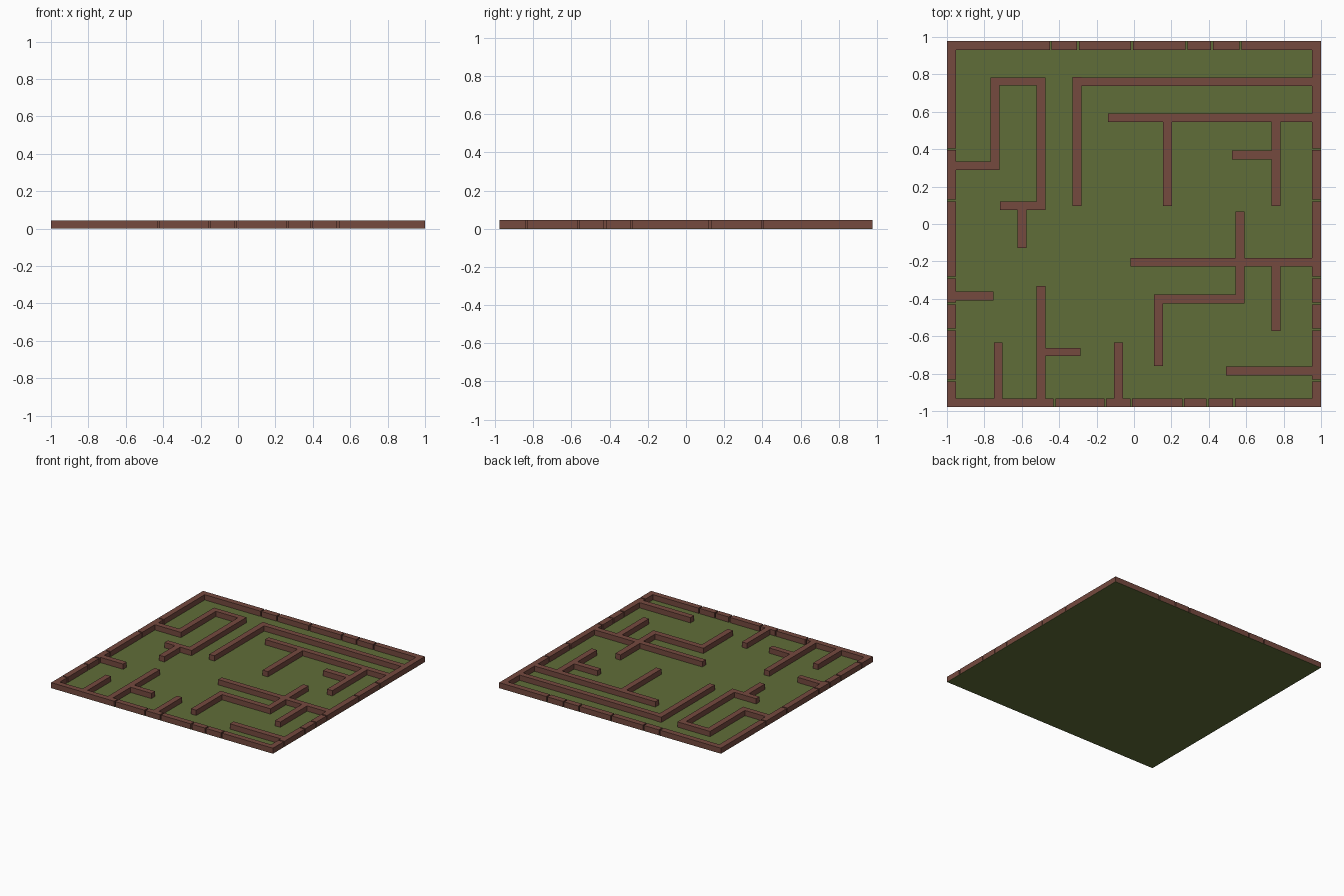
import bpy, bmesh
from mathutils import Vector

HEIGHT = 0.045      # top of the walls
FLOOR = 0.002       # thickness of the floor sheet
GAP = 0.010         # joint between border blocks


def material(name, rgb):
    m = bpy.data.materials.new(name)
    m.diffuse_color = (*rgb, 1)
    return m


green = material("grass green", (0.117, 0.153, 0.040))
brown = material("brick brown", (0.178, 0.067, 0.049))


def add_box(bm, x0, x1, y0, y1, z0, z1):
    verts = bmesh.ops.create_cube(bm, size=1)["verts"]
    bmesh.ops.scale(bm, vec=Vector((x1 - x0, y1 - y0, z1 - z0)), verts=verts)
    bmesh.ops.translate(bm, vec=Vector(((x0 + x1) / 2, (y0 + y1) / 2, (z0 + z1) / 2)), verts=verts)


def build(name, boxes, mat, z0, z1):
    bm = bmesh.new()
    for b in boxes:
        add_box(bm, *b, z0, z1)
    mesh = bpy.data.meshes.new(name)
    bm.to_mesh(mesh)
    bm.free()
    mesh.materials.append(mat)
    bpy.context.collection.objects.link(bpy.data.objects.new(name, mesh))


def spans(a, b, cuts):
    """Split the range a..b into blocks with a narrow joint at each cut."""
    edges = [a] + [c + s * GAP / 2 for c in cuts for s in (-1, 1)] + [b]
    return list(zip(edges[::2], edges[1::2]))


# Floor
build("floor", [(-1, 1, -0.978, 0.978)], green, 0, FLOOR)

# Border walls, made of blocks
side_cuts = [-0.836, -0.564, -0.425, -0.286, 0.126, 0.40]
back_cuts = [-0.445, -0.30, -0.01, 0.28, 0.418, 0.57]
front_cuts = [-0.426, -0.154, -0.015, 0.263, 0.392, 0.535]
sides = spans(-0.978, 0.978, side_cuts)
build("left_border", [(-1, -0.952, a, b) for a, b in sides], brown, FLOOR, HEIGHT)
build("right_border", [(0.952, 1, a, b) for a, b in sides], brown, FLOOR, HEIGHT)
build("back_border", [(a, b, 0.931, 0.978) for a, b in spans(-0.952, 0.952, back_cuts)],
      brown, FLOOR, HEIGHT)
build("front_border", [(a, b, -0.978, -0.933) for a, b in spans(-0.952, 0.952, front_cuts)],
      brown, FLOOR, HEIGHT)

# Inner maze walls: x0, x1, y0, y1
build("back_left_hook", [
    (-0.952, -0.766, 0.290, 0.335), (-0.766, -0.718, 0.290, 0.784),
    (-0.718, -0.520, 0.740, 0.784), (-0.520, -0.472, 0.076, 0.784),
    (-0.716, -0.520, 0.076, 0.120), (-0.622, -0.574, -0.128, 0.076)], brown, FLOOR, HEIGHT)
build("front_left_walls", [
    (-0.952, -0.750, -0.408, -0.362), (-0.748, -0.702, -0.933, -0.633),
    (-0.520, -0.472, -0.933, -0.331), (-0.472, -0.285, -0.707, -0.662),
    (-0.106, -0.060, -0.933, -0.633)], brown, FLOOR, HEIGHT)
build("back_right_walls", [
    (-0.328, -0.280, 0.097, 0.787), (-0.280, 0.952, 0.737, 0.783),
    (-0.138, 0.952, 0.545, 0.591), (0.154, 0.202, 0.097, 0.545),
    (0.734, 0.782, 0.097, 0.545), (0.525, 0.734, 0.345, 0.392)], brown, FLOOR, HEIGHT)
build("front_right_walls", [
    (-0.020, 0.952, -0.227, -0.181), (0.542, 0.590, -0.181, 0.067),
    (0.542, 0.590, -0.425, -0.227), (0.108, 0.542, -0.425, -0.378),
    (0.108, 0.155, -0.759, -0.425), (0.734, 0.782, -0.572, -0.227),
    (0.493, 0.952, -0.810, -0.762)], brown, FLOOR, HEIGHT)
